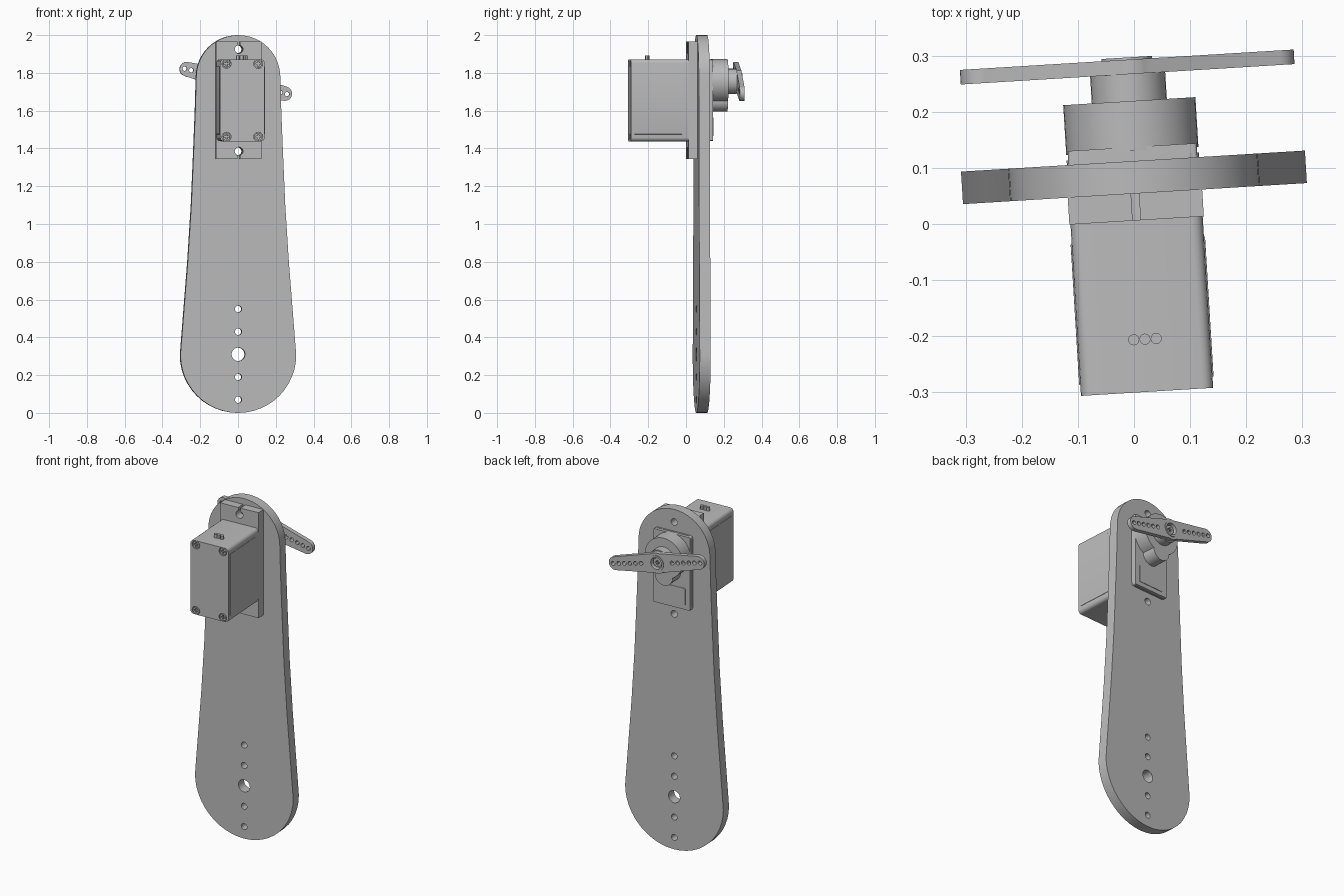
import bpy, bmesh
from math import sin, cos, radians, asin, degrees
from mathutils import Matrix

cube = bpy.data.objects.get("Cube")
if cube:
    bpy.data.objects.remove(cube, do_unlink=True)

grey = bpy.data.materials.new("plain grey")
grey.use_nodes = True
colour = (0.5, 0.5, 0.5, 1)
grey.diffuse_color = colour
grey.node_tree.nodes["Principled BSDF"].inputs["Base Color"].default_value = colour

CX = 0.005                               # shared centre line
TURN = Matrix.Rotation(radians(3.5), 4, "Z")
SHAFT_Z, BODY_Z = 1.755, 1.655


def arc(x, z, r, a0=0, a1=360, n=20):
    """Points on an arc in the x-z plane, angles in degrees."""
    steps = n if a1 - a0 == 360 else n + 1
    angles = [radians(a0 + (a1 - a0) * i / n) for i in range(steps)]
    return [(x + r * cos(a), z + r * sin(a)) for a in angles]


def round_rect(w, h, r, n=4):
    pts = []
    for i, (sx, sz) in enumerate([(1, 1), (-1, 1), (-1, -1), (1, -1)]):
        pts += arc(sx * (w - r), sz * (h - r), r, 90 * i, 90 * i + 90, n)
    return pts


def spin(pts, angle):
    c, s = cos(radians(angle)), sin(radians(angle))
    return [(x * c - z * s, x * s + z * c) for x, z in pts]


def move(pts, dx, dz):
    return [(x + dx, z + dz) for x, z in pts]


def finish(name, mesh, matrix):
    """Place, weld, colour and shade a finished mesh."""
    bm = bmesh.new()
    bm.from_mesh(mesh)
    bm.transform(TURN @ matrix)
    bmesh.ops.remove_doubles(bm, verts=bm.verts, dist=1e-5)
    bmesh.ops.recalc_face_normals(bm, faces=bm.faces)
    bm.to_mesh(mesh)
    bm.free()
    mesh.materials.clear()
    mesh.materials.append(grey)
    obj = bpy.data.objects.new(name, mesh)
    bpy.context.collection.objects.link(obj)
    bpy.ops.object.select_all(action="DESELECT")
    obj.select_set(True)
    bpy.context.view_layer.objects.active = obj
    bpy.ops.object.shade_smooth_by_angle(angle=radians(30))
    return obj


def slab(name, loops, y0, y1, x=CX, z=0.0):
    """Extrude an x-z outline, with inner loops as holes, from y0 to y1."""
    curve = bpy.data.curves.new(name, "CURVE")
    curve.dimensions, curve.fill_mode = "2D", "BOTH"
    curve.extrude = (y1 - y0) / 2
    for pts in loops:
        spline = curve.splines.new("POLY")
        spline.points.add(len(pts) - 1)
        for p, (px, pz) in zip(spline.points, pts):
            p.co = (px, pz, 0, 1)
        spline.use_cyclic_u = True
    temp = bpy.data.objects.new(name + " outline", curve)
    bpy.context.collection.objects.link(temp)
    bpy.context.view_layer.update()
    deps = bpy.context.evaluated_depsgraph_get()
    mesh = bpy.data.meshes.new_from_object(temp.evaluated_get(deps))
    bpy.data.objects.remove(temp)
    place = Matrix.Translation((x, (y0 + y1) / 2, z)) @ Matrix.Rotation(radians(90), 4, "X")
    return finish(name, mesh, place)


# Long mounting arm: big round foot, gently curved sides, smaller round head
side = [(0.268, 0.8), (0.249, 1.1), (0.236, 1.4), (0.228, 1.6)]
outline = arc(0, 0.307, 0.307, -180, 0, 24) + side
outline += arc(0, 1.777, 0.223, 0, 180, 24) + [(-x, z) for x, z in reversed(side)]
holes = [arc(0, 0.31 + 0.12 * i, 0.036 if i == 0 else 0.018, n=16) for i in range(-2, 3)]
holes += [arc(0, BODY_Z + s * 0.27, 0.02, n=16) for s in (1, -1)]
slab("mounting_arm", [outline] + holes, 0.054, 0.112)

# Flange with keyhole slots at both ends
slot, hole_r = 0.007, 0.022
gap = degrees(asin(slot / hole_r))
half = [(0.12, 0.31), (slot, 0.31)]
half += arc(0, 0.27, hole_r, 90 - gap, -270 + gap, 18) + [(-slot, 0.31), (-0.12, 0.31)]
slab("servo_flange", [half + spin(half, 180)], 0.006, 0.054, z=BODY_Z)

# Motor case with a separate front cover
case = round_rect(0.118, 0.217, 0.02)
corners = [(sx * 0.084, sz * 0.193) for sx in (1, -1) for sz in (1, -1)]
slab("servo_case", [case], -0.288, 0.12, z=BODY_Z)
slab("front_cover", [case] + [arc(x, z, 0.024, n=16) for x, z in corners],
     -0.30, -0.288, z=BODY_Z)

# Rear deck showing behind the arm
slab("rear_deck", [round_rect(0.115, 0.215, 0.006)], 0.11, 0.137, z=BODY_Z)
slab("rear_plate", [round_rect(0.085, 0.05, 0.004)], 0.137, 0.14, z=1.515)

# Cross-head cover screws
a, b = 0.004, 0.013
cross = []
for k in range(4):
    cross += spin([(b, -a), (b, a), (a, a)], 90 * k)
for i, (x, z) in enumerate(corners):
    slab(f"cover_screw_{i + 1}", [arc(0, 0, 0.02, n=16), cross], -0.298, -0.287,
         x=CX + x, z=BODY_Z + z)

# Thin plates on both sides of the case
for name, sx in (("left_side_plate", 1), ("right_side_plate", -1)):
    slab(name, [round_rect(0.002, 0.18, 0.001)], -0.28, -0.03, x=CX + sx * 0.118, z=BODY_Z)

# Cable exit: three wire stubs in a small grommet on top
for i in range(3):
    mesh = bpy.data.meshes.new("wire_stub")
    bm = bmesh.new()
    bmesh.ops.create_cone(bm, cap_ends=True, segments=12, radius1=0.01, radius2=0.01, depth=0.03)
    bm.to_mesh(mesh)
    bm.free()
    finish(f"wire_stub_{i + 1}", mesh, Matrix.Translation((-0.013 + 0.02 * i, -0.206, 1.878)))

# Gear housing, idler bump and output shaft
slab("gear_housing", [arc(0, 0, 0.118, n=40)], 0.13, 0.219, z=SHAFT_Z)
slab("idler_housing", [arc(0, 0, 0.056, n=24)], 0.13, 0.219, z=1.651)
slab("output_hub", [arc(0, 0, 0.067, n=32)], 0.215, 0.268, z=SHAFT_Z)

# Two-armed horn, tilted on the shaft
horn = arc(0.268, 0, 0.038, -86, 86, 16) + arc(0, 0, 0.06, 65, 115, 6)
horn = horn + spin(horn, 180)
pin_holes = [arc(s * (0.1 + 0.036 * i), 0, 0.012, n=12) for s in (1, -1) for i in range(6)]
bore = arc(0, 0, 0.034, n=24)
slab("horn", [spin(p, -14) for p in [horn, bore] + pin_holes], 0.267, 0.293, z=SHAFT_Z)
slab("horn_collar", [arc(0, 0, 0.045, n=24), bore], 0.29, 0.297, z=SHAFT_Z)
slab("horn_screw", [arc(0, 0, 0.026, n=20), cross], 0.266, 0.284, z=SHAFT_Z)
